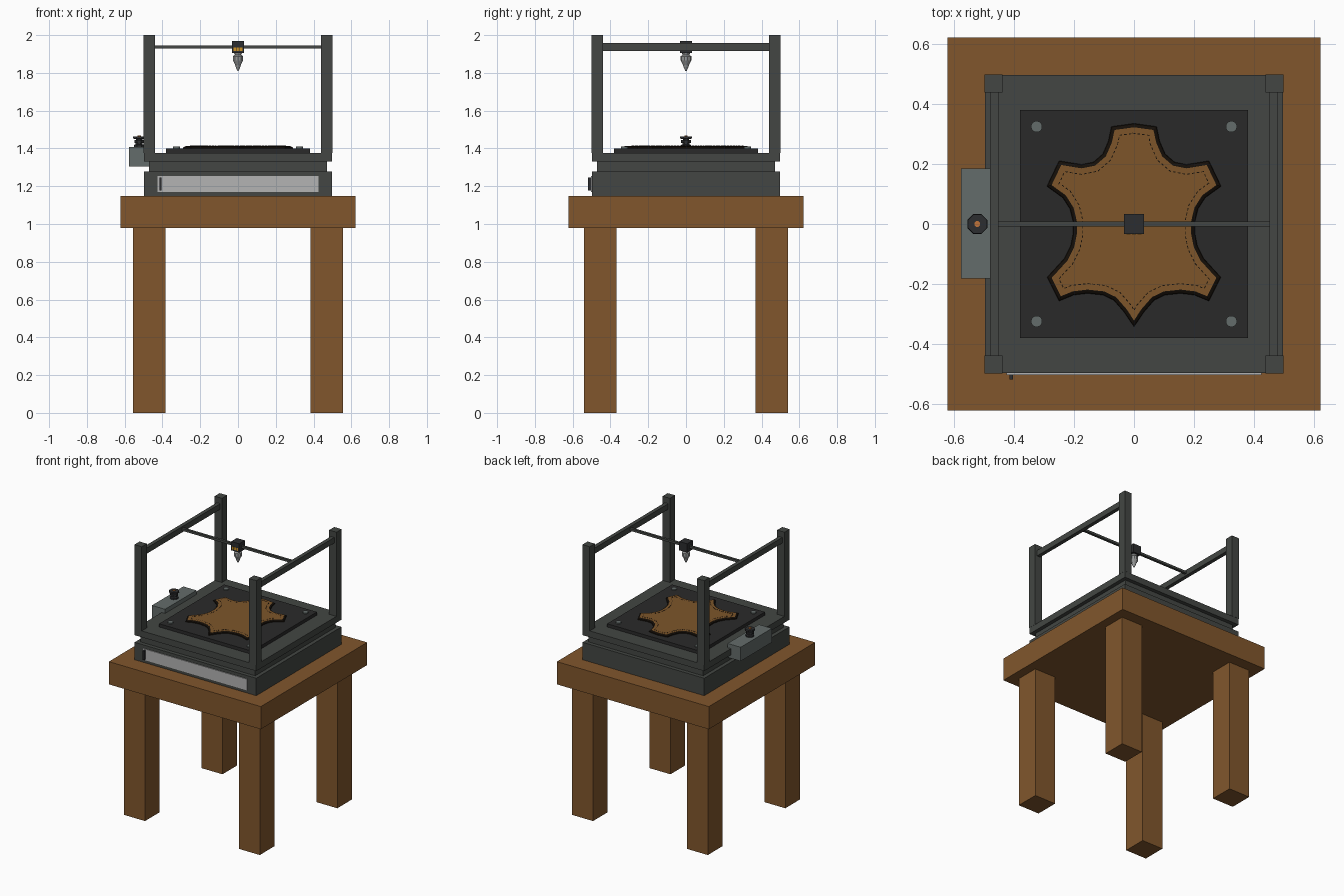
import bpy, bmesh, math
from mathutils import Vector

if "Cube" in bpy.data.objects:
    bpy.data.objects.remove(bpy.data.objects["Cube"])


def mat(name, r, g, b):
    m = bpy.data.materials.new(name)
    m.diffuse_color = [(c / 255) ** 2.2 for c in (r, g, b)] + [1]
    m.use_nodes = True
    m.node_tree.nodes["Principled BSDF"].inputs["Base Color"].default_value = m.diffuse_color
    return m


WOOD = mat("wood", 128, 87, 48)
FRAME = mat("dark_metal", 69, 72, 69)
BED = mat("bed", 46, 46, 46)
BLACK = mat("black", 27, 22, 17)
HIDE = mat("leather", 124, 86, 46)
BOX = mat("control_grey", 100, 108, 106)
PALE = mat("pale_metal", 178, 178, 178)
STEEL = mat("steel", 150, 152, 152)
HEAD = mat("head_black", 48, 49, 51)
AMBER = mat("amber", 205, 145, 40)
ORANGE = mat("orange", 190, 115, 60)


def finish(name, bm, material):
    bmesh.ops.recalc_face_normals(bm, faces=bm.faces)
    me = bpy.data.meshes.new(name)
    bm.to_mesh(me)
    bm.free()
    me.materials.append(material)
    ob = bpy.data.objects.new(name, me)
    bpy.context.collection.objects.link(ob)
    return ob


def add_box(bm, x, y, z, angle=0):
    """Box from (min, max) ranges; angle turns it about its own vertical axis."""
    vs = bmesh.ops.create_cube(bm, size=1)["verts"]
    c, s = math.cos(angle), math.sin(angle)
    for v in vs:
        px, py = v.co.x * (x[1] - x[0]), v.co.y * (y[1] - y[0])
        v.co = (sum(x) / 2 + px * c - py * s, sum(y) / 2 + px * s + py * c,
                sum(z) / 2 + v.co.z * (z[1] - z[0]))


def box(name, x, y, z, material):
    bm = bmesh.new()
    add_box(bm, x, y, z)
    return finish(name, bm, material)


def loft(name, rings, material):
    """Closed solid through matching rings of 3D points."""
    bm = bmesh.new()
    vs = [[bm.verts.new(p) for p in r] for r in rings]
    n = len(vs[0])
    bm.faces.new(vs[0])
    bm.faces.new(vs[-1])
    for a, b in zip(vs, vs[1:]):
        for i in range(n):
            j = (i + 1) % n
            bm.faces.new((a[i], a[j], b[j], b[i]))
    return finish(name, bm, material)


def lathe(name, x, y, profile, sides, material):
    rings = []
    for r, z in profile:
        rings.append([(x + r * math.cos((i + .5) * math.tau / sides),
                       y + r * math.sin((i + .5) * math.tau / sides), z) for i in range(sides)])
    return loft(name, rings, material)


# table
box("table_top", (-.622, .622), (-.622, .622), (.98, 1.148), WOOD)
for i, sx in enumerate((-1, 1)):
    for j, sy in enumerate((-1, 1)):
        x, y = sx * .47, sy * .453
        box(f"table_leg_{i}{j}", (x - .086, x + .086), (y - .086, y + .086), (0, .98), WOOD)

# machine base, drawer front and handle
box("base", (-.498, .498), (-.498, .498), (1.148, 1.277), FRAME)
box("base_neck", (-.47, .47), (-.47, .47), (1.277, 1.33), FRAME)
box("bed_frame", (-.498, .498), (-.498, .498), (1.33, 1.377), FRAME)
box("drawer_front", (-.425, .425), (-.504, -.49), (1.17, 1.253), PALE)
box("drawer_handle", (-.416, -.404), (-.52, -.504), (1.178, 1.245), HEAD)
box("bed_plate", (-.38, .38), (-.38, .38), (1.377, 1.401), BED)

# corner posts, bed bolts and side rails
for i, sx in enumerate((-1, 1)):
    for j, sy in enumerate((-1, 1)):
        x, y = sx * .469, sy * .469
        box(f"post_{i}{j}", (x - .03, x + .03), (y - .03, y + .03), (1.377, 2), FRAME)
        lathe(f"bed_bolt_{i}{j}", sx * .325, sy * .325, [(.019, 1.4), (.019, 1.409)], 16, BOX)
    box(f"side_rail_{i}", (sx * .467 - .014, sx * .467 + .014), (-.44, .44), (1.915, 1.957), FRAME)

# cross rail and cutting head
box("cross_rail", (-.455, .455), (-.009, .009), (1.928, 1.945), FRAME)
box("head_block", (-.033, .033), (-.033, .033), (1.905, 1.97), HEAD)
for i in range(3):
    x = (i - 1) * .018
    box(f"warning_stripe_{i}", (x - .007, x + .007), (-.0345, -.03), (1.915, 1.935), AMBER)
lathe("cutting_nozzle", 0, 0, [(.022, 1.906), (.018, 1.896), (.028, 1.888), (.028, 1.865),
                              (.016, 1.842), (.013, 1.832), (.004, 1.811)], 10, STEEL)

# control box with knob
box("control_box", (-.577, -.47), (-.182, .185), (1.305, 1.408), BOX)
lathe("control_knob", -.523, 0, [(.03, 1.406), (.03, 1.418), (.02, 1.422), (.02, 1.428),
                                (.028, 1.43), (.028, 1.444), (.018, 1.446), (.018, 1.45),
                                (.036, 1.452), (.034, 1.463)], 8, HEAD)
lathe("knob_bolt", -.523, 0, [(.01, 1.46), (.01, 1.468)], 8, ORANGE)

# leather hide: half outline, mirrored
half = [(0, .323), (.065, .314), (.074, .272), (.094, .226), (.13, .195), (.175, .186),
        (.243, .197), (.275, .13), (.228, .096), (.202, .055), (.191, .01), (.191, -.035),
        (.2, -.078), (.222, -.122), (.275, -.18), (.244, -.241), (.205, -.225), (.155, -.219),
        (.1, -.225), (.06, -.244), (.025, -.284), (0, -.322)]
outline = [Vector(p) for p in half] + [Vector((-x, y)) for x, y in half[-2:0:-1]]


def offset(pts, d):
    """Mitred offset of a clockwise loop, positive is outward."""
    out = []
    for i, p in enumerate(pts):
        a = (p - pts[i - 1]).normalized()
        b = (pts[(i + 1) % len(pts)] - p).normalized()
        na, nb = Vector((-a.y, a.x)), Vector((-b.y, b.x))
        m = (na + nb).normalized()
        out.append(p + m * d / max(m.dot(na), .6))
    return out


def at(pts, z):
    return [(p.x, p.y, z) for p in pts]


loft("hide_backing", [at(offset(outline, .013), 1.4), at(offset(outline, .011), 1.407),
                      at(offset(outline, .002), 1.412)], BLACK)
loft("hide", [at(outline, 1.405), at(outline, 1.4135)], HIDE)

# stitching dashes inside the hide edge
bm = bmesh.new()
seam = offset(outline, -.02)
carry = 0
for a, b in zip(seam, seam[1:] + seam[:1]):
    length, t = (b - a).length, carry
    while t < length:
        p = a.lerp(b, t / length)
        add_box(bm, (p.x - .0045, p.x + .0045), (p.y - .0014, p.y + .0014), (1.412, 1.4145),
                math.atan2(b.y - a.y, b.x - a.x))
        t += .016
    carry = t - length
finish("hide_stitching", bm, BLACK)
